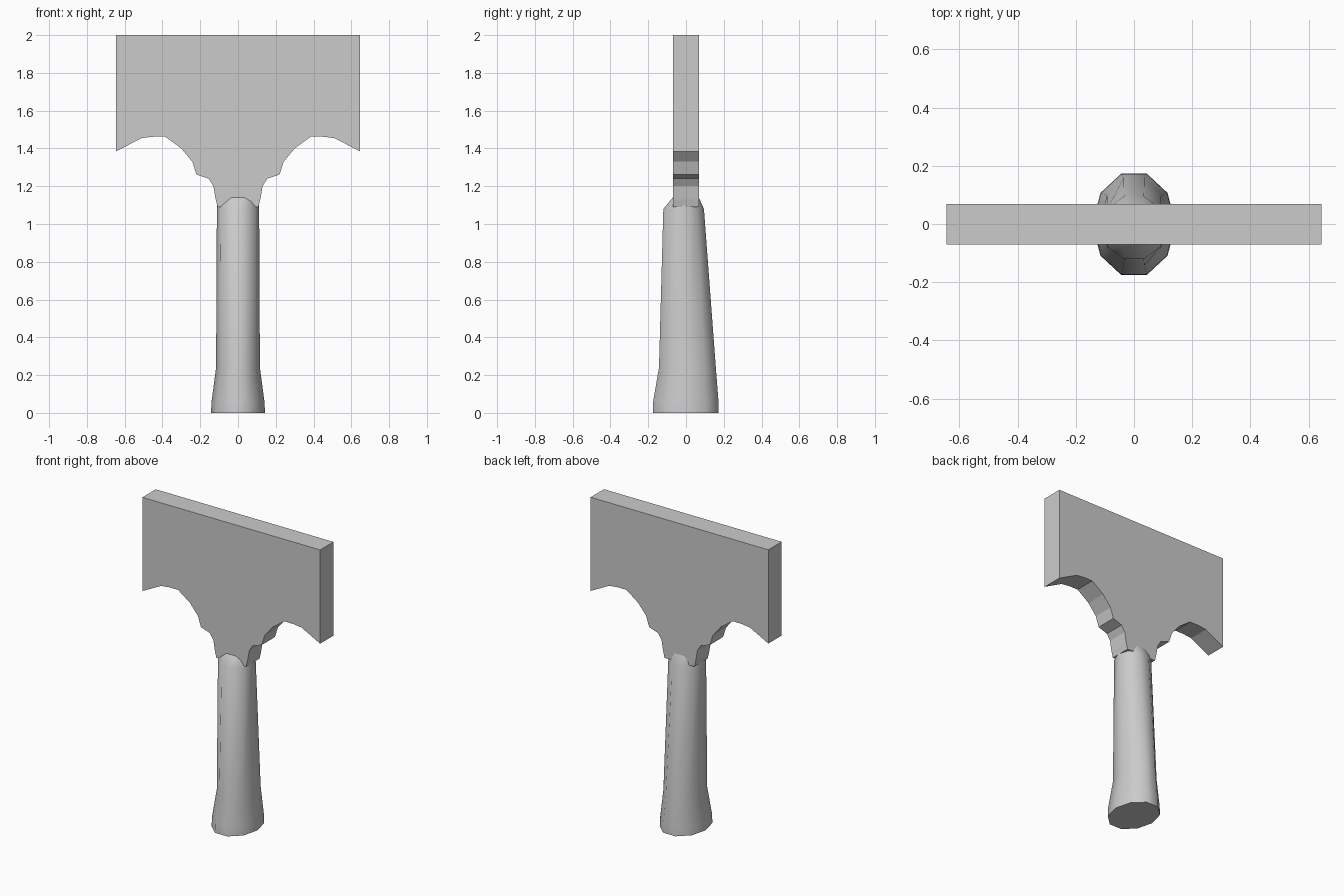
import bpy, bmesh, math

if "Cube" in bpy.data.objects:
    bpy.data.objects.remove(bpy.data.objects["Cube"])


def finish(bm, name):
    bmesh.ops.recalc_face_normals(bm, faces=bm.faces)
    mesh = bpy.data.meshes.new(name)
    bm.to_mesh(mesh)
    bm.free()
    obj = bpy.data.objects.new(name, mesh)
    bpy.context.collection.objects.link(obj)
    return obj


# Blade: half outline mirrored in x, extruded through its thickness
half = [(0.645, 2.0), (0.645, 1.385), (0.51, 1.455), (0.45, 1.462), (0.385, 1.462),
        (0.30, 1.40), (0.242, 1.33), (0.22, 1.262), (0.155, 1.24),
        (0.13, 1.20), (0.118, 1.13), (0.108, 1.09)]
outline = half + [(-x, z) for x, z in reversed(half)]
bm = bmesh.new()
face = bm.faces.new([bm.verts.new((x, -0.07, z)) for x, z in outline])
ext = bmesh.ops.extrude_face_region(bm, geom=[face])
moved = [v for v in ext["geom"] if isinstance(v, bmesh.types.BMVert)]
bmesh.ops.translate(bm, verts=moved, vec=(0, 0.138, 0))
finish(bm, "blade")

# Handle: ten-sided rings (z, half width, front y, back y) lofted together
SIDES = 10
rings = [(0.0, 0.143, -0.175, 0.173), (0.06, 0.140, -0.174, 0.172),
         (0.24, 0.116, -0.143, 0.158), (1.08, 0.112, -0.12, 0.095),
         (1.14, 0.110, -0.07, 0.068)]
bm = bmesh.new()
loops = []
for z, rx, front, back in rings:
    cy = (front + back) / 2
    ry = (back - front) / 2 / math.sin(math.radians(72))
    angles = [2 * math.pi * i / SIDES for i in range(SIDES)]
    loops.append([bm.verts.new((rx * math.cos(a), cy + ry * math.sin(a), z)) for a in angles])
for a, b in zip(loops, loops[1:]):
    for i in range(SIDES):
        j = (i + 1) % SIDES
        bm.faces.new((a[i], a[j], b[j], b[i]))
bm.faces.new(loops[0])
bm.faces.new(loops[-1])
handle = finish(bm, "handle")

# Smooth grip with a crisp butt end
bpy.context.view_layer.objects.active = handle
handle.select_set(True)
bpy.ops.object.shade_smooth_by_angle(angle=math.radians(50))
